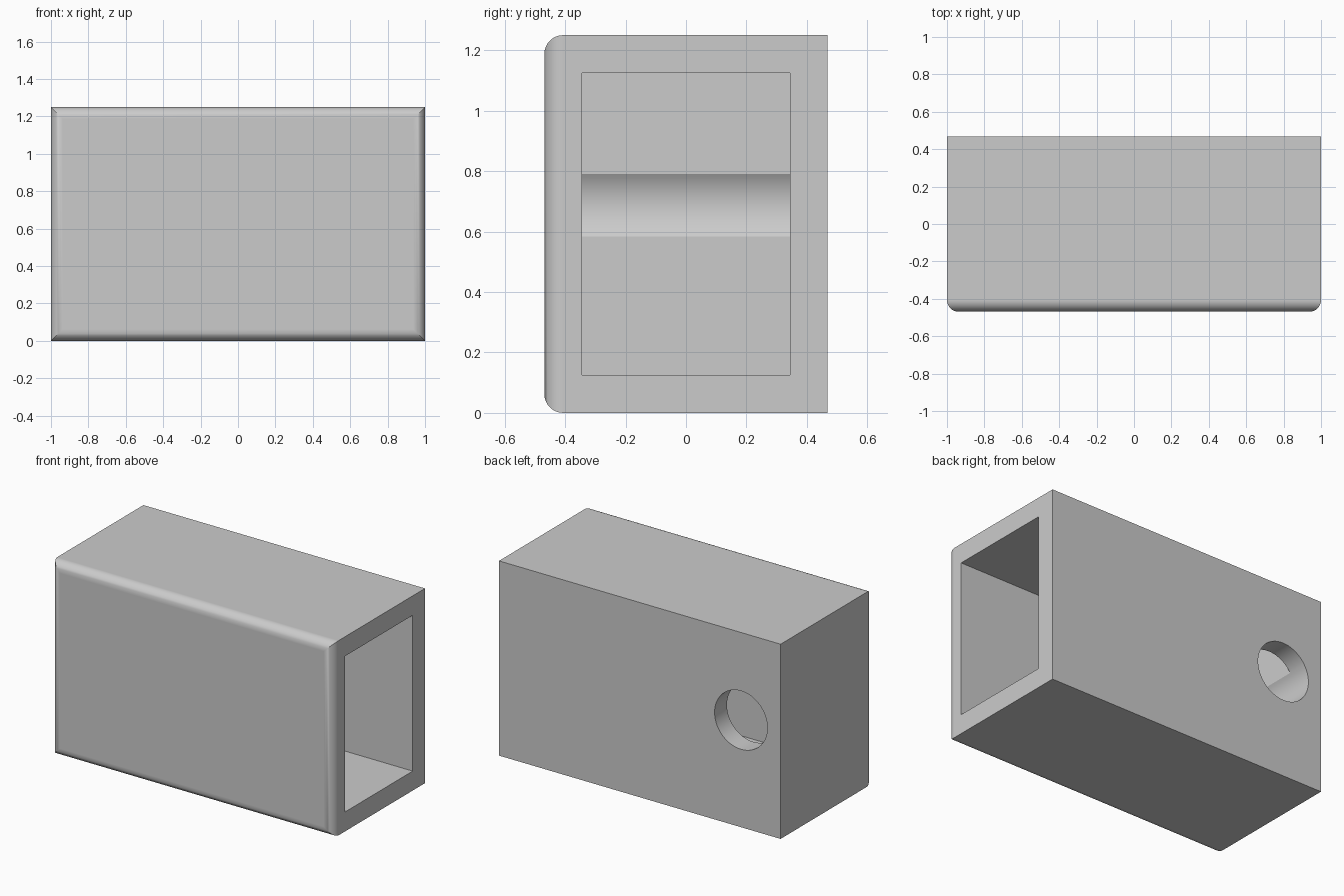
import bpy
import math

cube = bpy.data.objects.get("Cube")
if cube:
    bpy.data.objects.remove(cube, do_unlink=True)

W, D, H = 2.0, 0.9375, 1.25     # outer size
WALL = 0.125                    # wall thickness
FILLET = 0.0625                 # rounding of the front edges
HOLE_R, HOLE_X, HOLE_Z = 0.1875, -0.71875, 0.6875

grey = bpy.data.materials.new("light grey")
grey.use_nodes = True
colour = (0.6, 0.6, 0.6, 1)
grey.diffuse_color = colour
grey.node_tree.nodes["Principled BSDF"].inputs["Base Color"].default_value = colour


def box(name, low, high):
    """Axis-aligned box between two corners."""
    centre = [(a + b) / 2 for a, b in zip(low, high)]
    bpy.ops.mesh.primitive_cube_add(size=1, location=centre)
    ob = bpy.context.object
    ob.name = name
    ob.scale = [b - a for a, b in zip(low, high)]
    bpy.ops.object.transform_apply(location=True, rotation=True, scale=True)
    ob.data.materials.append(grey)
    return ob


def apply(ob, mod):
    bpy.ops.object.select_all(action='DESELECT')
    ob.select_set(True)
    bpy.context.view_layer.objects.active = ob
    bpy.ops.object.modifier_apply(modifier=mod.name)


def cut(ob, cutter):
    """Subtract the cutter, then discard it."""
    mod = ob.modifiers.new("cut", 'BOOLEAN')
    mod.operation, mod.solver, mod.object = 'DIFFERENCE', 'EXACT', cutter
    apply(ob, mod)
    bpy.data.objects.remove(cutter, do_unlink=True)


# Housing block with its four front edges rounded
housing = box("housing", (-W / 2, -D / 2, 0), (W / 2, D / 2, H))
mesh = housing.data
weights = mesh.attributes.new("bevel_weight_edge", 'FLOAT', 'EDGE')
for edge in mesh.edges:
    if all(mesh.vertices[v].co.y < 0 for v in edge.vertices):
        weights.data[edge.index].value = 1
bevel = housing.modifiers.new("front rounding", 'BEVEL')
bevel.limit_method = 'WEIGHT'
bevel.width = FILLET
bevel.segments = 8
apply(housing, bevel)

# Rectangular cavity, open on the left end
inner = D / 2 - WALL
cut(housing, box("cavity_cutter", (-W / 2 + WALL, -inner, WALL), (W / 2 + 0.1, inner, H - WALL)))

# Round hole through the back wall, grooving the closed end wall inside
back = D / 2 + 0.1
bpy.ops.mesh.primitive_cylinder_add(
    vertices=64, radius=HOLE_R, depth=back + inner,
    location=(HOLE_X, (back - inner) / 2, HOLE_Z), rotation=(math.pi / 2, 0, 0))
hole = bpy.context.object
hole.name = "hole_cutter"
hole.data.materials.append(grey)
bpy.ops.object.transform_apply(location=True, rotation=True, scale=True)
cut(housing, hole)

# Smooth curved faces, crisp edges, flat walls
bpy.ops.object.select_all(action='DESELECT')
housing.select_set(True)
bpy.context.view_layer.objects.active = housing
bpy.ops.object.shade_smooth_by_angle(angle=math.radians(25))
normals = housing.modifiers.new("flat walls", 'WEIGHTED_NORMAL')
normals.keep_sharp = True
